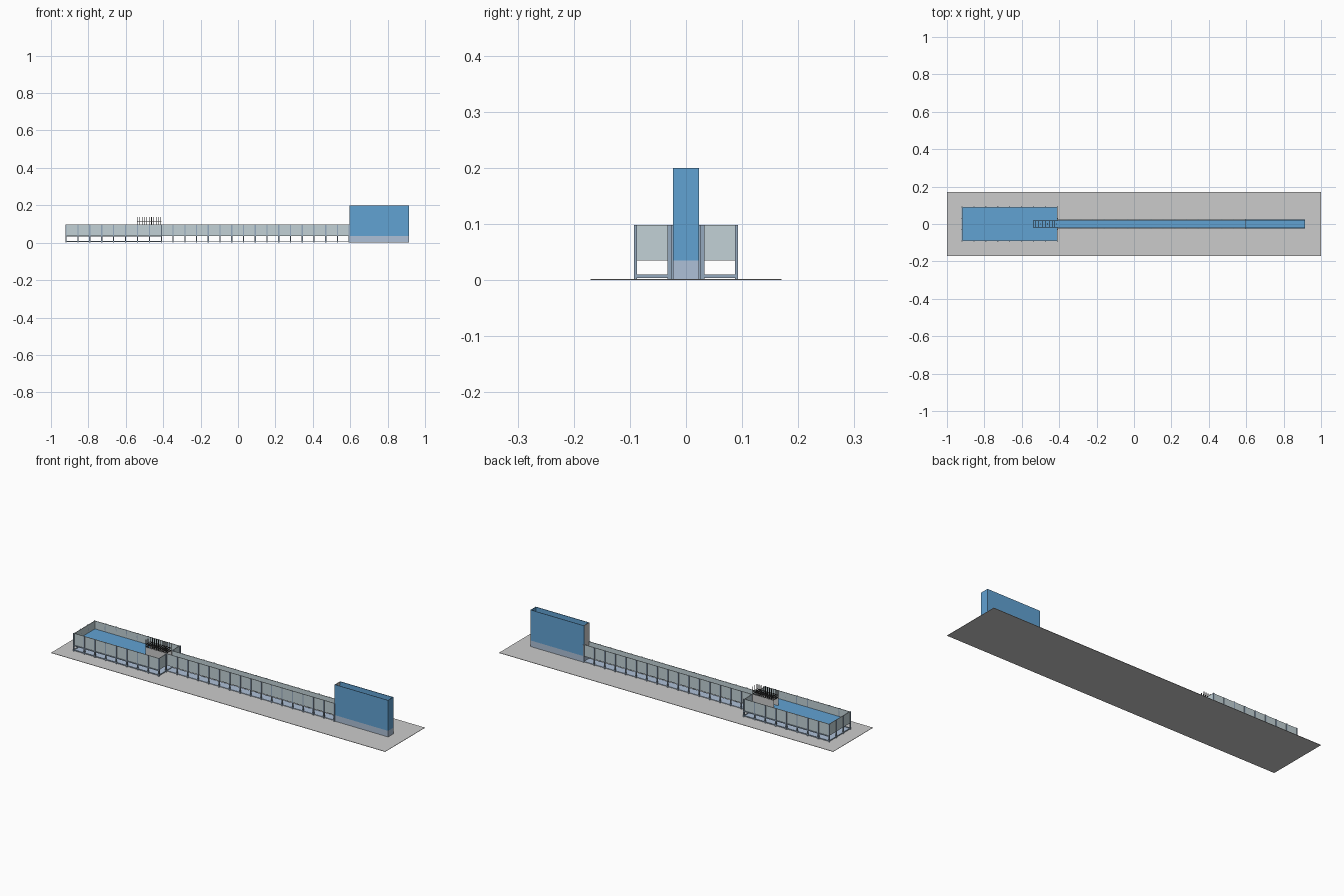
import bpy, bmesh

if "Cube" in bpy.data.objects:
    bpy.data.objects.remove(bpy.data.objects["Cube"])


def mat(name, r, g, b):
    m = bpy.data.materials.new(name)
    m.diffuse_color = (r, g, b, 1)
    m.use_nodes = True
    m.node_tree.nodes["Principled BSDF"].inputs["Base Color"].default_value = m.diffuse_color
    return m


WATER = mat("water_blue", 0.12, 0.36, 0.65)
PALE = mat("pale_blue", 0.42, 0.53, 0.68)
GLASS = mat("pale_glass", 0.54, 0.64, 0.67)
STEEL = mat("steel_blue", 0.30, 0.40, 0.52)
DARK = mat("dark_metal", 0.06, 0.06, 0.06)


def boxes(name, spans, material=None):
    """One object made of boxes given as (x0, x1, y0, y1, z0, z1)."""
    bm = bmesh.new()
    for x0, x1, y0, y1, z0, z1 in spans:
        verts = bmesh.ops.create_cube(bm, size=1)["verts"]
        for v in verts:
            v.co.x = x1 if v.co.x > 0 else x0
            v.co.y = y1 if v.co.y > 0 else y0
            v.co.z = z1 if v.co.z > 0 else z0
    me = bpy.data.meshes.new(name)
    bm.to_mesh(me)
    bm.free()
    if material:
        me.materials.append(material)
    ob = bpy.data.objects.new(name, me)
    bpy.context.collection.objects.link(ob)
    return ob


def post(x, y, top, w=0.003):
    return (x - w, x + w, y - w, y + w, 0.002, top)


T = 0.003                      # wall thickness
X0, X1, X2, X3 = -0.92, -0.41, 0.595, 0.915
BY, CY = 0.09, 0.023           # half widths of basin and channel
FLOOR, TOP, LEVEL = 0.035, 0.098, 0.055

# Ground slab
boxes("base_slab", [(-1, 1, -0.17, 0.17, 0, 0.002)])

# Wide basin: walls, with the channel opening left in the right end
walls = [(X0, X0 + T, -BY, BY, FLOOR, TOP)]
for s in (-1, 1):
    a, b = sorted((s * BY, s * (BY - T)))
    walls.append((X0, X1, a, b, FLOOR, TOP))
    a, b = sorted((s * BY, s * CY))
    walls.append((X1 - T, X1, a, b, FLOOR, TOP))
boxes("basin_walls", walls, GLASS)
boxes("basin_water", [(X0 + T, X1 - T, -BY + T, BY - T, FLOOR, LEVEL)], WATER)

# Long narrow channel
walls = []
for s in (-1, 1):
    a, b = sorted((s * CY, s * (CY - T)))
    walls.append((X1 - T, X2, a, b, FLOOR, TOP))
boxes("channel_walls", walls, GLASS)
boxes("channel_water", [(X1 - T, X2, -CY + T, CY - T, FLOOR, LEVEL)], WATER)

# Low trays under the basin and channel
boxes("lower_tray", [(X0, X1, -BY, BY, 0.004, 0.007),
                     (X1, X2, -CY, CY, 0.004, 0.007)], PALE)

# Support posts and bottom rails
posts = []
for s in (-1, 1):
    for i in range(9):
        posts.append(post(X0 + (X1 - X0) * i / 8, s * BY, TOP))
    for i in range(1, 17):
        posts.append(post(X1 + (X2 - X1) * i / 16, s * (CY + 0.001), TOP))
    for x in (X0, X1):
        posts.append(post(x, s * 0.03, TOP))
boxes("support_posts", posts, STEEL)
rails = []
for s in (-1, 1):
    for z in (0.008, FLOOR - 0.003):
        rails.append((X0, X1, s * BY - 0.002, s * BY + 0.002, z - 0.002, z + 0.002))
for x in (X0, X1):
    rails.append((x - 0.002, x + 0.002, -BY, BY, 0.005, 0.01))
boxes("bottom_rails", rails, STEEL)

# Tall open tank at the far end, standing on a pale plinth
boxes("tank_plinth", [(X2, X3, -CY, CY, 0.002, FLOOR)], PALE)
tank = [(X3 - T, X3, -CY, CY, FLOOR, 0.2), (X2, X3, -CY, CY, FLOOR, FLOOR + 0.002)]
for s in (-1, 1):
    a, b = sorted((s * CY, s * (CY - T)))
    tank.append((X2, X3, a, b, FLOOR, 0.2))
boxes("tall_tank", tank, WATER)
boxes("tank_gate", [(X2, X2 + T, -CY + T, CY - T, FLOOR, 0.2)])

# Inlet guide plates in the basin
IX = -0.54
guides = []
for s in (-1, 1):
    a, b = sorted((s * 0.02, s * 0.018))
    guides.append((IX, X1, a, b, FLOOR, TOP))
boxes("inlet_guides", guides)

# Rack of upright rods above the guides
rack = []
for y in (-0.018, 0, 0.018):
    for z in (0.100, 0.113):
        rack.append((IX, X1, y - 0.001, y + 0.001, z - 0.001, z + 0.001))
for i in range(11):
    x = IX + 0.002 + (X1 - IX - 0.004) * i / 10
    for z in (0.100, 0.113):
        rack.append((x - 0.001, x + 0.001, -0.019, 0.019, z - 0.001, z + 0.001))
    for y in (-0.018, 0, 0.018):
        rack.append((x - 0.0015, x + 0.0015, y - 0.0015, y + 0.0015, 0.098, 0.138))
boxes("rod_rack", rack, DARK)
